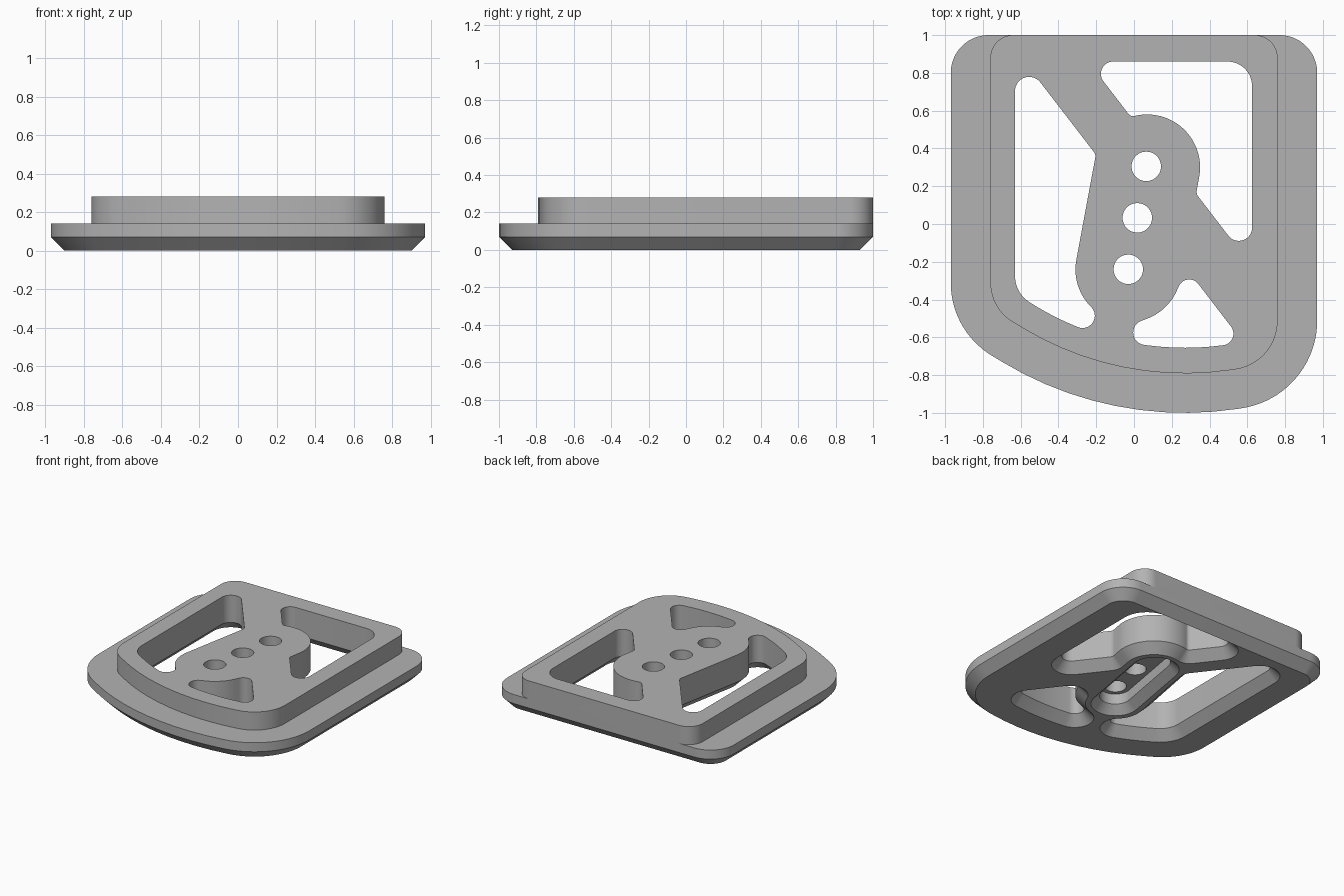
import bpy, bmesh
from math import ceil, cos, sin, pi
from mathutils import Vector

BASE_TOP, BOSS_TOP, CHAMFER = 0.14, 0.28, 0.07

cube = bpy.data.objects.get("Cube")
if cube:
    bpy.data.objects.remove(cube, do_unlink=True)

grey = bpy.data.materials.new("plain grey")
grey.use_nodes = True
grey.diffuse_color = (0.45, 0.45, 0.45, 1)
grey.node_tree.nodes["Principled BSDF"].inputs["Base Color"].default_value = (0.45, 0.45, 0.45, 1)


def rounded(corners, grow=0.0):
    """Counter-clockwise corners (x, y, radius), offset outward by grow and filleted."""
    count = len(corners)
    spots = [Vector(c[:2]) for c in corners]
    dirs = [(spots[(i + 1) % count] - spots[i]).normalized() for i in range(count)]
    points = []
    for i, (x, y, radius) in enumerate(corners):
        before, after = dirs[i - 1], dirs[i]
        n1, n2 = Vector((before.y, -before.x)), Vector((after.y, -after.x))
        mitre = (n1 + n2) / (1 + n1.dot(n2))
        side = 1 if before.cross(after) > 0 else -1
        centre = spots[i] - mitre * radius * side
        reach = radius + grow * side
        turn = before.angle(after)
        steps = max(6, ceil(turn * 14))
        for k in range(steps + 1):
            a = side * turn * k / steps
            n = Vector((n1.x * cos(a) - n1.y * sin(a), n1.x * sin(a) + n1.y * cos(a)))
            points.append(centre + n * reach * side)
    return points


def stadium(start, end, radius, steps=24):
    """Slot outline around the line from start to end."""
    axis = (end - start).normalized()
    left = Vector((-axis.y, axis.x))
    points = []
    for centre, sign in ((start, 1), (end, -1)):
        for k in range(steps + 1):
            a = pi * k / steps
            points.append(centre + (left * cos(a) - axis * sin(a)) * radius * sign)
    return points


def loft(name, layers):
    """Solid through outlines stacked as (height, points)."""
    bm = bmesh.new()
    rings = [[bm.verts.new((p.x, p.y, z)) for p in pts] for z, pts in layers]
    bm.faces.new(rings[0][::-1])
    bm.faces.new(rings[-1])
    for low, high in zip(rings, rings[1:]):
        for i in range(len(low)):
            j = (i + 1) % len(low)
            bm.faces.new((low[i], low[j], high[j], high[i]))
    mesh = bpy.data.meshes.new(name)
    bm.to_mesh(mesh)
    bm.free()
    mesh.materials.append(grey)
    obj = bpy.data.objects.new(name, mesh)
    bpy.context.collection.objects.link(obj)
    return obj


def combine(target, tool, operation):
    """Apply a boolean and discard the tool."""
    bpy.context.view_layer.objects.active = target
    mod = target.modifiers.new(tool.name, "BOOLEAN")
    mod.object, mod.operation, mod.solver = tool, operation, "EXACT"
    bpy.ops.object.modifier_apply(modifier=mod.name)
    bpy.data.objects.remove(tool, do_unlink=True)


# Flange with a chamfered underside and a bowed front edge
flange = [(-0.97, 1, 0.2), (-0.97, -0.565, 0.45), (-0.121, -1.08, 1.87),
          (0.97, -0.915, 0.47), (0.97, 1, 0.2)]
plate = loft("mounting_plate", [(0, rounded(flange, -CHAMFER)),
                                (CHAMFER, rounded(flange)),
                                (BASE_TOP, rounded(flange))])

# Raised boss, flush with the flange at the back
boss = [(-0.76, 1, 0.12), (-0.76, -0.447, 0.24), (-0.077, -0.862, 1.66),
        (0.76, -0.736, 0.26), (0.76, 1, 0.12)]
combine(plate, loft("raised_boss", [(BASE_TOP, rounded(boss)), (BOSS_TOP, rounded(boss))]), "UNION")

# Three windows around the central web, flared underneath
windows = {
    "left_window": [(-0.63, 0.924, 0.075), (-0.63, -0.365, 0.165), (-0.431, -0.492, 1.525),
                    (-0.003, -0.664, 0.065), (-0.332, -0.334, 0.28), (-0.202, 0.368, 0.04)],
    "back_window": [(0.625, 0.86, 0.13), (-0.242, 0.86, 0.065), (-0.017, 0.567, 0.03),
                    (0.422, 0.674, 0.28), (0.329, 0.16, 0.04), (0.625, -0.225, 0.07)],
    "front_window": [(0.27, -0.668, 1.525), (0.579, -0.628, 0.062), (0.28, -0.239, 0.06),
                     (0.175, -0.463, 0.28), (-0.215, -0.605, 0.066)],
}
for name, corners in windows.items():
    combine(plate, loft(name, [(-0.01, rounded(corners, CHAMFER + 0.01)),
                               (CHAMFER, rounded(corners)),
                               (BOSS_TOP + 0.1, rounded(corners))]), "DIFFERENCE")

# Recessed slot under the screw holes
first, last = Vector((-0.03, -0.24)), Vector((0.065, 0.305))
slot = [(-0.01, 0.18), (0.06, 0.11), (BASE_TOP, 0.11)]
combine(plate, loft("screw_slot", [(z, stadium(first, last, r)) for z, r in slot]), "DIFFERENCE")

# Three screw holes along the web
for t in (0, 0.5, 1):
    spot = first.lerp(last, t)
    ring = [spot + Vector((cos(k * pi / 24), sin(k * pi / 24))) * 0.078 for k in range(48)]
    combine(plate, loft("screw_hole", [(0.1, ring), (BOSS_TOP + 0.1, ring)]), "DIFFERENCE")

bpy.ops.object.select_all(action="DESELECT")
plate.select_set(True)
bpy.context.view_layer.objects.active = plate
bpy.ops.object.shade_smooth_by_angle(angle=0.5)
